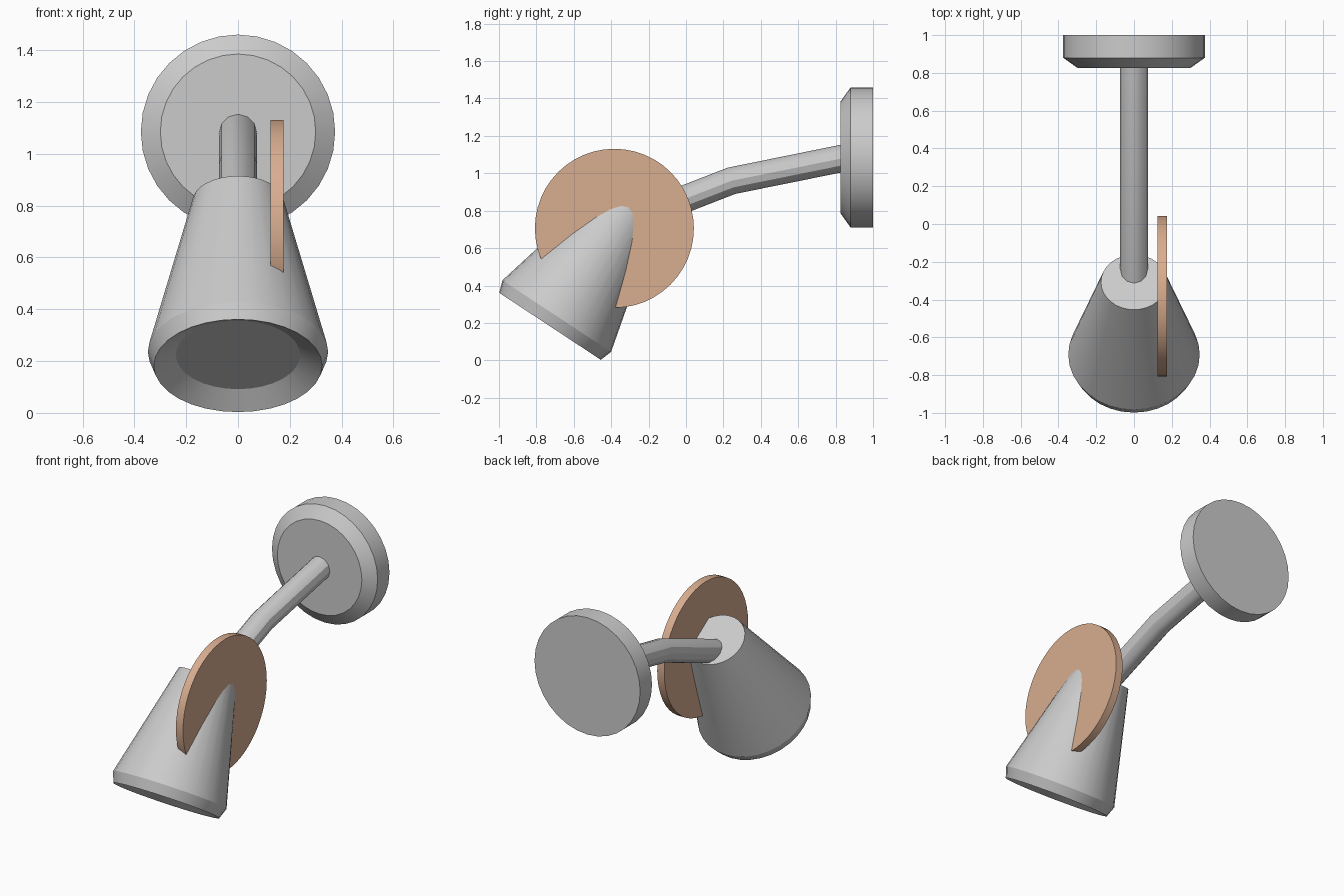
import bpy, bmesh, math
from mathutils import Matrix, Vector

if "Cube" in bpy.data.objects:
    bpy.data.objects.remove(bpy.data.objects["Cube"])


def lathe(name, profile, origin, axis, sides=32):
    """Spin (radius, height) points about an axis; both ends are closed by n-gons."""
    bm = bmesh.new()
    rings = []
    for r, h in profile:
        rings.append([bm.verts.new((r * math.cos(a), r * math.sin(a), h))
                      for a in (2 * math.pi * i / sides for i in range(sides))])
    for lo, hi in zip(rings, rings[1:]):
        for i in range(sides):
            j = (i + 1) % sides
            bm.faces.new((lo[i], lo[j], hi[j], hi[i]))
    bm.faces.new(rings[0][::-1])
    bm.faces.new(rings[-1])
    bmesh.ops.recalc_face_normals(bm, faces=bm.faces)
    rot = Vector(axis).to_track_quat('Z', 'Y').to_matrix().to_4x4()
    bm.transform(Matrix.Translation(origin) @ rot)
    mesh = bpy.data.meshes.new(name)
    bm.to_mesh(mesh)
    bm.free()
    ob = bpy.data.objects.new(name, mesh)
    bpy.context.collection.objects.link(ob)
    smooth(ob)
    return ob


def smooth(ob):
    bpy.ops.object.select_all(action='DESELECT')
    ob.select_set(True)
    bpy.context.view_layer.objects.active = ob
    bpy.ops.object.shade_smooth_by_angle(angle=math.radians(30))


# Round wall plate with a chamfered front edge
lathe("wall_plate", [(0.375, 0), (0.375, 0.12), (0.30, 0.173)], (0, 1.0, 1.085), (0, -1, 0))

# Tilted conical shade with a shallow reflector recess in its mouth
tilt = math.radians(33.4)
lathe("lamp_shade",
      [(0.24, 0.05), (0.325, 0), (0.348, 0.065), (0.175, 0.762)],
      (0, -0.727, 0.182), (0, math.sin(tilt), math.cos(tilt)))

# Bent arm, swept along a path from the plate into the shade
curve = bpy.data.curves.new("arm", 'CURVE')
curve.dimensions = '3D'
curve.bevel_depth = 0.073
curve.bevel_resolution = 4
curve.use_fill_caps = True
path = [(0.90, 1.093), (0.243, 0.96), (-0.33, 0.737)]
spline = curve.splines.new('POLY')
spline.points.add(len(path) - 1)
for p, (y, z) in zip(spline.points, path):
    p.co = (0, y, z, 1)
arm = bpy.data.objects.new("arm", curve)
bpy.context.collection.objects.link(arm)
bpy.ops.object.select_all(action='DESELECT')
arm.select_set(True)
bpy.context.view_layer.objects.active = arm
bpy.ops.object.convert(target='MESH')
smooth(bpy.context.object)

# Copper side disc sunk into the shade
disc = lathe("side_disc", [(0.425, 0), (0.425, 0.05)], (0.125, -0.383, 0.706), (1, 0, 0), 48)
copper = bpy.data.materials.new("copper")
copper.diffuse_color = (0.69, 0.42, 0.28, 1)
copper.use_nodes = True
copper.node_tree.nodes["Principled BSDF"].inputs["Base Color"].default_value = copper.diffuse_color
disc.data.materials.append(copper)
